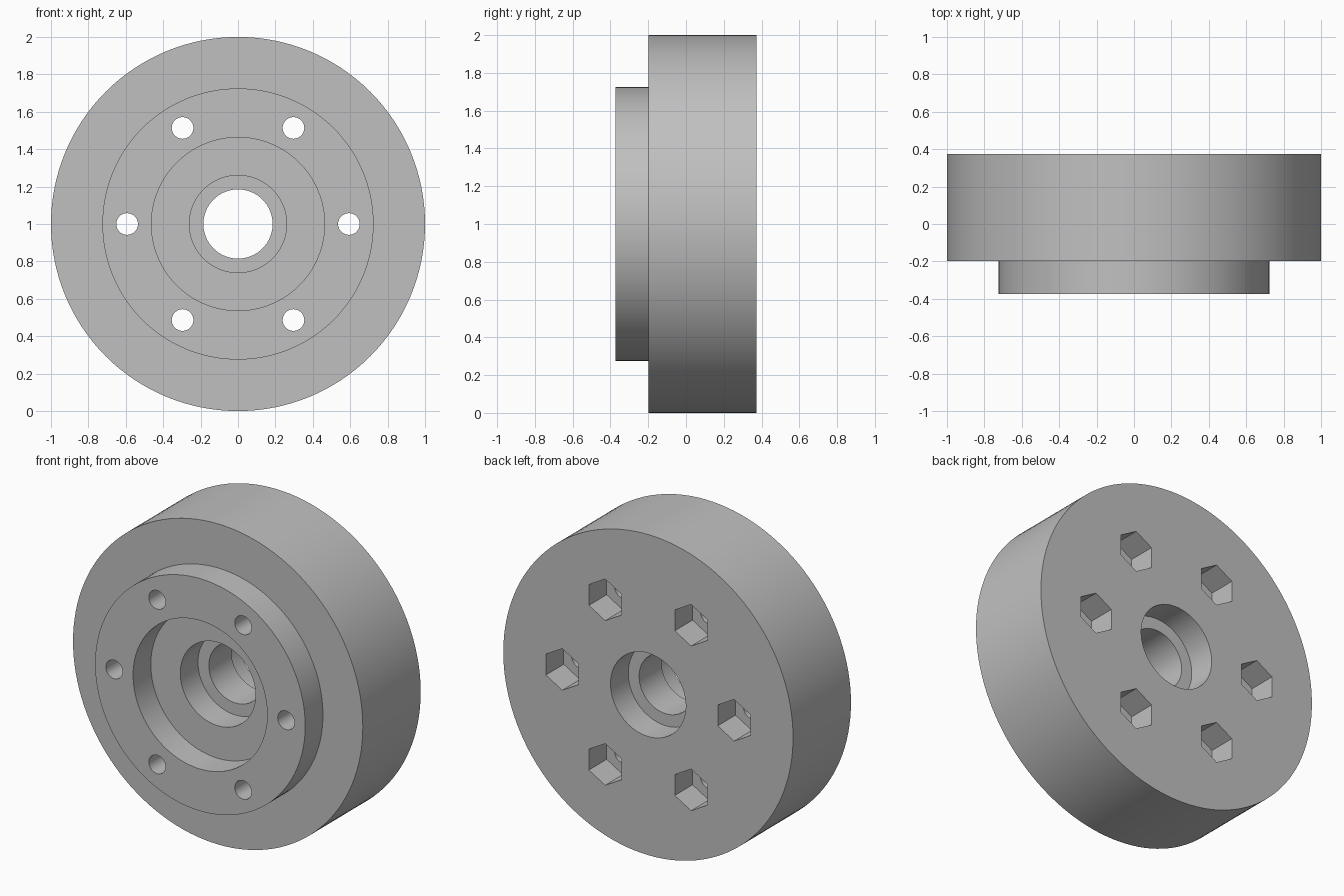
import bpy, bmesh, math
from mathutils import Matrix, Vector

if "Cube" in bpy.data.objects:
    bpy.data.objects.remove(bpy.data.objects["Cube"])

grey = bpy.data.materials.new("light grey")
grey.use_nodes = True
COLOUR = (0.53, 0.53, 0.53, 1)
grey.diffuse_color = COLOUR
grey.node_tree.nodes["Principled BSDF"].inputs["Base Color"].default_value = COLOUR

FRONT, BACK, STEP = -0.373, 0.373, 0.175
BOLTS, BOLT_RING = 6, 0.593
CENTRE = Vector((0, 0, 1))


def make_object(name, bm):
    bmesh.ops.recalc_face_normals(bm, faces=bm.faces)
    mesh = bpy.data.meshes.new(name)
    bm.to_mesh(mesh)
    bm.free()
    mesh.materials.append(grey)
    obj = bpy.data.objects.new(name, mesh)
    bpy.context.collection.objects.link(obj)
    return obj


def prism(bm, sides, radius, x, z, y0, y1):
    """Prism along y with a corner pointing up."""
    place = (Matrix.Translation((x, (y0 + y1) / 2, z))
             @ Matrix.Rotation(math.pi / 2, 4, 'X'))
    bmesh.ops.create_cone(bm, cap_ends=True, segments=sides, radius1=radius,
                          radius2=radius, depth=y1 - y0, matrix=place)


# Flanged hub: closed profile (radius, y) turned around the y axis
profile = [
    (0.185, FRONT + 2 * STEP), (0.26, FRONT + 2 * STEP),   # front bearing seat
    (0.26, FRONT + STEP), (0.463, FRONT + STEP),           # front recess
    (0.463, FRONT), (0.725, FRONT),                        # raised boss
    (0.725, FRONT + STEP), (1.0, FRONT + STEP),            # flange
    (1.0, BACK), (0.26, BACK),                             # back face
    (0.26, BACK - STEP), (0.185, BACK - STEP),             # back bearing seat
]
bm = bmesh.new()
verts = [bm.verts.new((r, y, 1)) for r, y in profile]
edges = [bm.edges.new((a, b)) for a, b in zip(verts, verts[1:] + verts[:1])]
bmesh.ops.spin(bm, geom=verts + edges, cent=CENTRE, axis=(0, 1, 0),
               angle=math.tau, steps=128, use_merge=True)
bmesh.ops.remove_doubles(bm, verts=bm.verts, dist=0.0001)
hub = make_object("hub", bm)


# Bolt holes through the boss and hexagonal nut pockets in the back
def cut(name, sides, radius, y0, y1):
    bm = bmesh.new()
    for i in range(BOLTS):
        a = math.tau * i / BOLTS
        prism(bm, sides, radius, BOLT_RING * math.cos(a),
              1 + BOLT_RING * math.sin(a), y0, y1)
    cutter = make_object(name, bm)
    cutter.hide_render = True
    mod = hub.modifiers.new(name, 'BOOLEAN')
    mod.operation, mod.solver, mod.object = 'DIFFERENCE', 'EXACT', cutter
    bpy.context.view_layer.objects.active = hub
    bpy.ops.object.modifier_apply(modifier=name)
    bpy.data.objects.remove(cutter)


cut("bolt_holes", 32, 0.058, FRONT - 0.1, BACK + 0.1)
cut("nut_pockets", 6, 0.13, BACK - STEP, BACK + 0.1)

# Smooth round walls with crisp rims
bpy.ops.object.select_all(action='DESELECT')
hub.select_set(True)
bpy.context.view_layer.objects.active = hub
bpy.ops.object.shade_smooth_by_angle(angle=math.radians(30))
